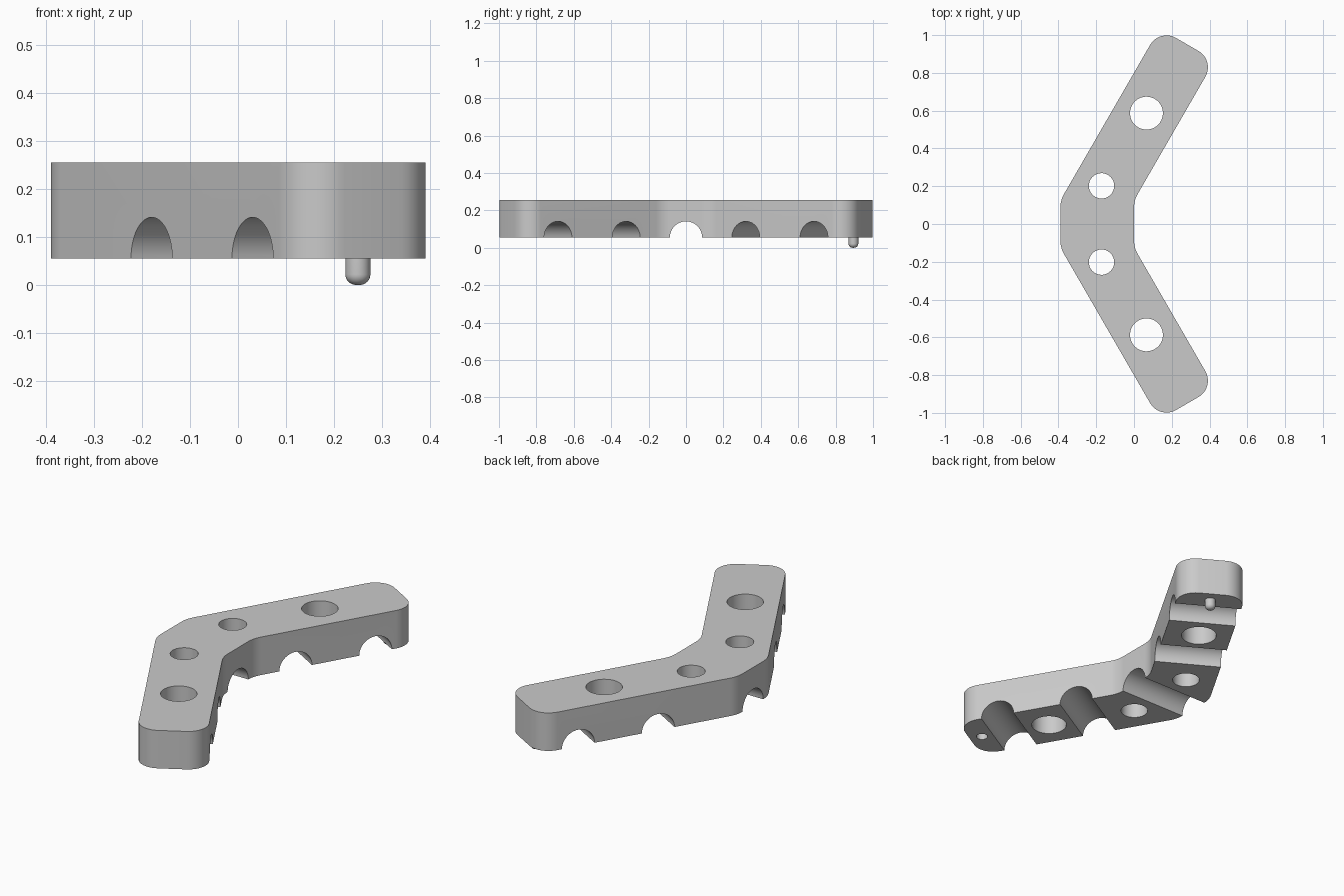
import bpy
import bmesh
import math
from mathutils import Vector, Matrix

cube = bpy.data.objects.get("Cube")
if cube:
    bpy.data.objects.remove(cube, do_unlink=True)

BOTTOM, TOP = 0.055, 0.255
ARM = math.radians(60)
GREY = (0.59, 0.59, 0.59, 1)

grey = bpy.data.materials.new("plain grey")
grey.use_nodes = True
grey.diffuse_color = GREY
grey.node_tree.nodes["Principled BSDF"].inputs["Base Color"].default_value = GREY


def make_object(name, bm):
    bmesh.ops.recalc_face_normals(bm, faces=bm.faces[:])
    mesh = bpy.data.meshes.new(name)
    bm.to_mesh(mesh)
    bm.free()
    mesh.materials.append(grey)
    obj = bpy.data.objects.new(name, mesh)
    bpy.context.collection.objects.link(obj)
    return obj


def fillet(prev, corner, nxt, radius, steps=10):
    """Points of an arc that rounds one corner of the outline."""
    a, b = (prev - corner).normalized(), (nxt - corner).normalized()
    half = a.angle(b) / 2
    centre = corner + (a + b).normalized() * radius / math.sin(half)
    start = (corner + a * radius / math.tan(half) - centre).normalized()
    end = (corner + b * radius / math.tan(half) - centre).normalized()
    return [centre + start.slerp(end, i / steps) * radius for i in range(steps + 1)]


def cylinder(bm, radius, depth, matrix, segments=64):
    bmesh.ops.create_cone(bm, cap_ends=True, segments=segments, radius1=radius,
                          radius2=radius, depth=depth, matrix=matrix)


# Bent bar: upper half of the outline, mirrored to the lower half
upper = [((0, 0.125), 0.15), ((0.428, 0.866), 0.1),
         ((0.1355, 1.035), 0.1), ((-0.39, 0.125), 0.15)]
corners = [(Vector((x, y, 0)), r) for (x, y), r in upper]
corners += [(Vector((c.x, -c.y, 0)), r) for c, r in reversed(corners)]
outline = []
for i, (c, r) in enumerate(corners):
    outline += fillet(corners[i - 1][0], c, corners[(i + 1) % len(corners)][0], r)
bm = bmesh.new()
face = bm.faces.new([bm.verts.new((p.x, p.y, BOTTOM)) for p in outline])
side = bmesh.ops.extrude_face_region(bm, geom=[face])
bmesh.ops.translate(bm, vec=(0, 0, TOP - BOTTOM),
                    verts=[v for v in side["geom"] if isinstance(v, bmesh.types.BMVert)])
body = make_object("bent_bar", bm)

# Cutters: upright through holes and the blind pin socket
holes = bmesh.new()
for s in (1, -1):
    for x, y, r in ((0.066, 0.587, 0.087), (-0.172, 0.202, 0.067)):
        cylinder(holes, r, 1, Matrix.Translation((x, s * y, 0.15)))
cylinder(holes, 0.028, 0.12, Matrix.Translation((0.248, -0.895, BOTTOM)), 32)

# Cutters: half-round grooves across the underside
grooves = bmesh.new()
lie = Matrix.Rotation(math.pi / 2, 4, "Y")
cylinder(grooves, 0.086, 1.2, Matrix.Translation((-0.2, 0, BOTTOM)) @ lie)
for s in (1, -1):
    along = Vector((math.cos(ARM), s * math.sin(ARM), 0))
    across = Vector((math.sin(ARM), -s * math.cos(ARM), 0))
    for dist in (0.333, 0.754):
        spot = along * dist - across * 0.23 + Vector((0, 0, BOTTOM))
        turn = Matrix.Rotation(math.atan2(across.y, across.x), 4, "Z")
        cylinder(grooves, 0.086, 0.45, Matrix.Translation(spot) @ turn @ lie)

cutters = [make_object("hole_cutter", holes), make_object("groove_cutter", grooves)]
for cutter in cutters:
    cutter.hide_render = True
    mod = body.modifiers.new(cutter.name, "BOOLEAN")
    mod.operation = "DIFFERENCE"
    mod.solver = "EXACT"
    mod.use_self = True
    mod.object = cutter

# Bake the cuts and drop the cutters
bpy.context.view_layer.update()
graph = bpy.context.evaluated_depsgraph_get()
cut_mesh = bpy.data.meshes.new_from_object(body.evaluated_get(graph))
body.modifiers.clear()
body.data = cut_mesh
for cutter in cutters:
    bpy.data.objects.remove(cutter, do_unlink=True)

# Locating pin with a rounded tip, turned from a profile
R, ROUND = 0.026, 0.022
profile = [(0, 0)] + [(R - ROUND + ROUND * math.sin(a), ROUND - ROUND * math.cos(a))
                      for a in (i * math.pi / 16 for i in range(9))]
profile += [(R, BOTTOM + 0.01), (0, BOTTOM + 0.01)]
bm = bmesh.new()
points = [bm.verts.new((x, 0, z)) for x, z in profile]
edges = [bm.edges.new(pair) for pair in zip(points, points[1:])]
bmesh.ops.spin(bm, geom=points + edges, cent=(0, 0, 0), axis=(0, 0, 1),
               angle=2 * math.pi, steps=32)
bmesh.ops.remove_doubles(bm, verts=bm.verts[:], dist=0.0001)
pin = make_object("locating_pin", bm)
pin.location = (0.25, 0.895, 0)

for obj in (body, pin):
    bpy.ops.object.select_all(action="DESELECT")
    obj.select_set(True)
    bpy.context.view_layer.objects.active = obj
    bpy.ops.object.shade_smooth_by_angle(angle=math.radians(30))
